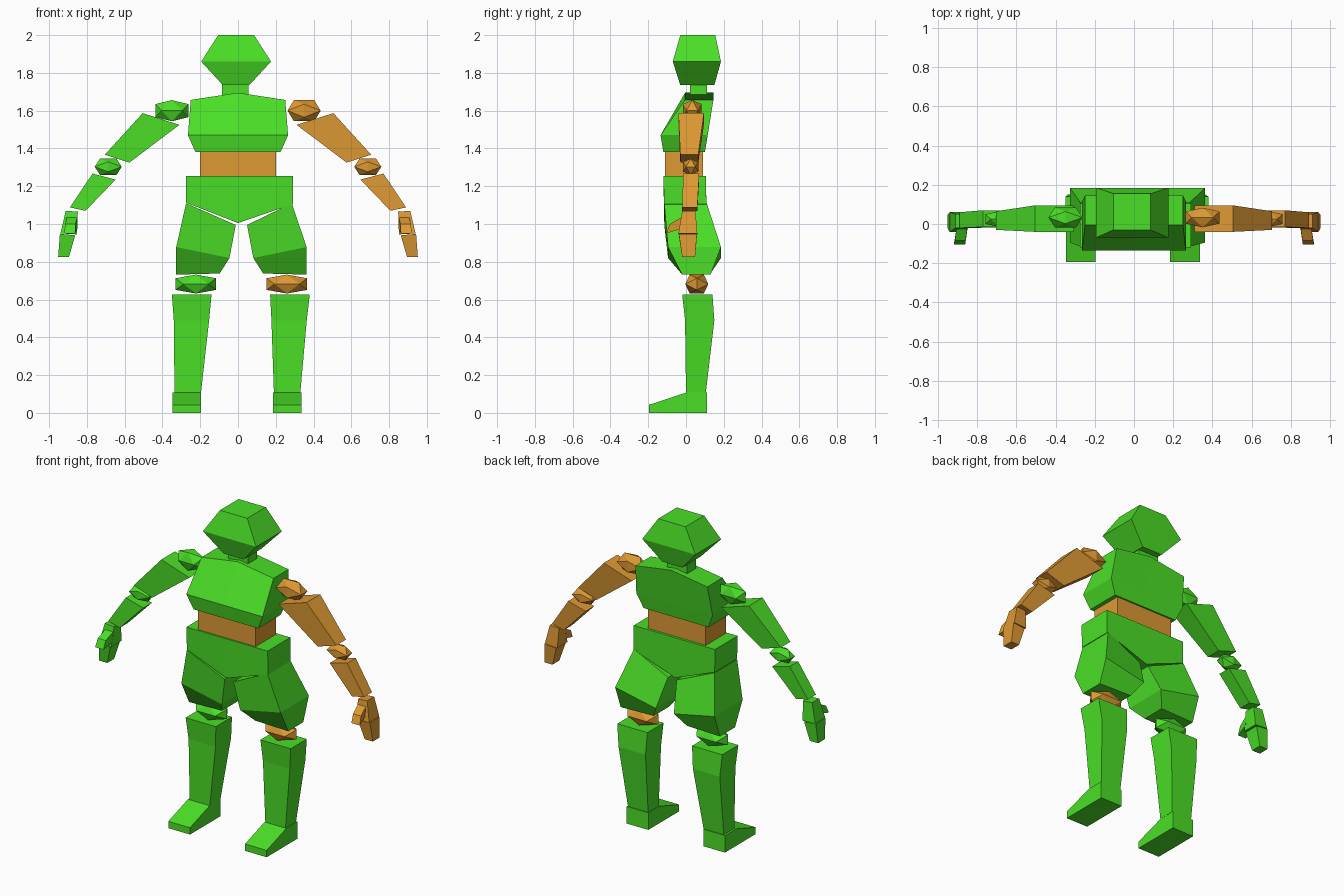
import bpy, bmesh

cube = bpy.data.objects.get("Cube")
if cube:
    bpy.data.objects.remove(cube, do_unlink=True)


def material(name, rgb):
    m = bpy.data.materials.new(name)
    m.use_nodes = True
    m.diffuse_color = (*rgb, 1)
    bsdf = next(n for n in m.node_tree.nodes if n.type == 'BSDF_PRINCIPLED')
    bsdf.inputs["Base Color"].default_value = (*rgb, 1)
    return m


GREEN = material("bright green", (0.07, 0.74, 0.02))
ORANGE = material("warm orange", (0.73, 0.32, 0.033))


def finish(name, bm, mat):
    bmesh.ops.recalc_face_normals(bm, faces=bm.faces)
    mesh = bpy.data.meshes.new(name)
    bm.to_mesh(mesh)
    bm.free()
    mesh.materials.append(mat)
    obj = bpy.data.objects.new(name, mesh)
    bpy.context.collection.objects.link(obj)
    return obj


def loft(name, rings, mat):
    """Skin a run of equal-sized rings and cap both ends."""
    bm = bmesh.new()
    loops = [[bm.verts.new(p) for p in ring] for ring in rings]
    n = len(loops[0])
    for a, b in zip(loops, loops[1:]):
        for i in range(n):
            j = (i + 1) % n
            bm.faces.new((a[i], a[j], b[j], b[i]))
    bm.faces.new(loops[0])
    bm.faces.new(loops[-1])
    return finish(name, bm, mat)


def ring(points, y0, y1, side=1, dx=0):
    """A row of (x, z) points at the front, repeated at the back."""
    pts = [(side * x + dx, z) for x, z in points]
    return [(x, y0, z) for x, z in pts] + [(x, y1, z) for x, z in reversed(pts)]


def level(z, x0, x1, y0, y1, side=1, dx=0):
    return ring([(x0, z), (x1, z)], y0, y1, side, dx)


def joint(name, centre, size, order, mat):
    """Stretched twenty-sided ball; order picks how its edges face."""
    g = 1.618
    bm = bmesh.new()
    for s in (-1, 1):
        for t in (-g, g):
            for p in ((s, 0, t), (t, s, 0), (0, t, s)):
                q = [p[k] / g for k in order]
                bm.verts.new([c + v * h / 2 for c, v, h in zip(centre, q, size)])
    bmesh.ops.convex_hull(bm, input=bm.verts)
    return finish(name, bm, mat)


# Head and neck
loft("head", [level(1.735, -0.08, 0.06, -0.03, 0.15),
              level(1.86, -0.195, 0.175, -0.07, 0.185),
              level(2.0, -0.105, 0.085, -0.03, 0.155)], GREEN)
loft("neck", [level(1.65, -0.085, 0.055, 0.02, 0.11),
              level(1.74, -0.085, 0.055, 0.02, 0.11)], GREEN)

# Torso
loft("chest", [ring([(-0.225, 1.38), (0, 1.38), (0.225, 1.38)], -0.12, 0.10),
               ring([(-0.265, 1.47), (0, 1.47), (0.265, 1.47)], -0.135, 0.115),
               ring([(-0.25, 1.657), (0, 1.695), (0.25, 1.657)], -0.005, 0.145)], GREEN)
loft("waist", [level(1.25, -0.2, 0.2, -0.11, 0.09),
               level(1.385, -0.2, 0.2, -0.11, 0.09)], ORANGE)
loft("pelvis", [ring([(-0.275, 1.113), (0, 1.005), (0.29, 1.105)], -0.115, 0.108),
                ring([(-0.275, 1.255), (0, 1.255), (0.29, 1.255)], -0.12, 0.105)], GREEN)

for label, s, accent in (("left", 1, ORANGE), ("right", -1, GREEN)):
    # Arm
    joint(label + "_shoulder", (s * 0.35, 0.033, 1.6), (0.175, 0.10, 0.112), (1, 2, 0) if s > 0 else (1, 0, 2), accent)
    loft(label + "_upper_arm", [ring([(0.31, 1.525), (0.505, 1.587)], -0.04, 0.095, s),
                                ring([(0.575, 1.325), (0.705, 1.367)], -0.03, 0.065, s)], accent)
    joint(label + "_elbow", (s * 0.687, 0.025, 1.303), (0.143, 0.08, 0.085), (0, 1, 2), accent)
    loft(label + "_forearm", [ring([(0.648, 1.235), (0.77, 1.267)], -0.015, 0.07, s),
                              ring([(0.807, 1.07), (0.89, 1.088)], -0.02, 0.06, s)], accent)
    loft(label + "_palm", [ring([(0.848, 1.065), (0.912, 1.07)], -0.02, 0.05, s),
                           ring([(0.853, 0.945), (0.94, 0.95)], -0.04, 0.06, s)], accent)
    loft(label + "_fingers", [ring([(0.862, 0.94), (0.943, 0.948)], -0.038, 0.058, s),
                              ring([(0.895, 0.825), (0.952, 0.825)], -0.02, 0.048, s)], accent)
    loft(label + "_thumb", [[(s * x, y, z) for x, y, z in quad] for quad in (
        ((0.85, -0.015, 1.04), (0.905, -0.015, 1.04), (0.905, -0.025, 0.975), (0.85, -0.025, 0.975)),
        ((0.86, -0.085, 1.0), (0.915, -0.085, 1.0), (0.92, -0.105, 0.95), (0.862, -0.105, 0.95)))], accent)

    # Leg
    d = 0.018
    loft(label + "_thigh", [ring([(0.03, 0.995), (0.28 - s * 0.013, 1.11)], -0.115, 0.11, s, d),
                            ring([(0.063, 0.82), (0.345, 0.878)], -0.095, 0.185, s, d),
                            ring([(0.115, 0.738), (0.345, 0.732)], -0.02, 0.13, s, d)], GREEN)
    joint(label + "_knee", (s * 0.241 + d, 0.057, 0.682), (0.215, 0.122, 0.1), (2, 1, 0), accent)
    loft(label + "_shin", [level(0.627, 0.155, 0.365, -0.02, 0.14, s, 0.015),
                           level(0.49, 0.165, 0.352, -0.005, 0.15, s, 0.012),
                           level(0.107, 0.193, 0.333, 0.0, 0.105, s, -0.003)], GREEN)
    profile = [(-0.195, 0), (0.11, 0), (0.11, 0.107), (0, 0.107), (-0.195, 0.043)]
    loft(label + "_foot", [[(s * x - 0.006, y, z) for y, z in profile]
                           for x in (0.191, 0.342)], GREEN)
